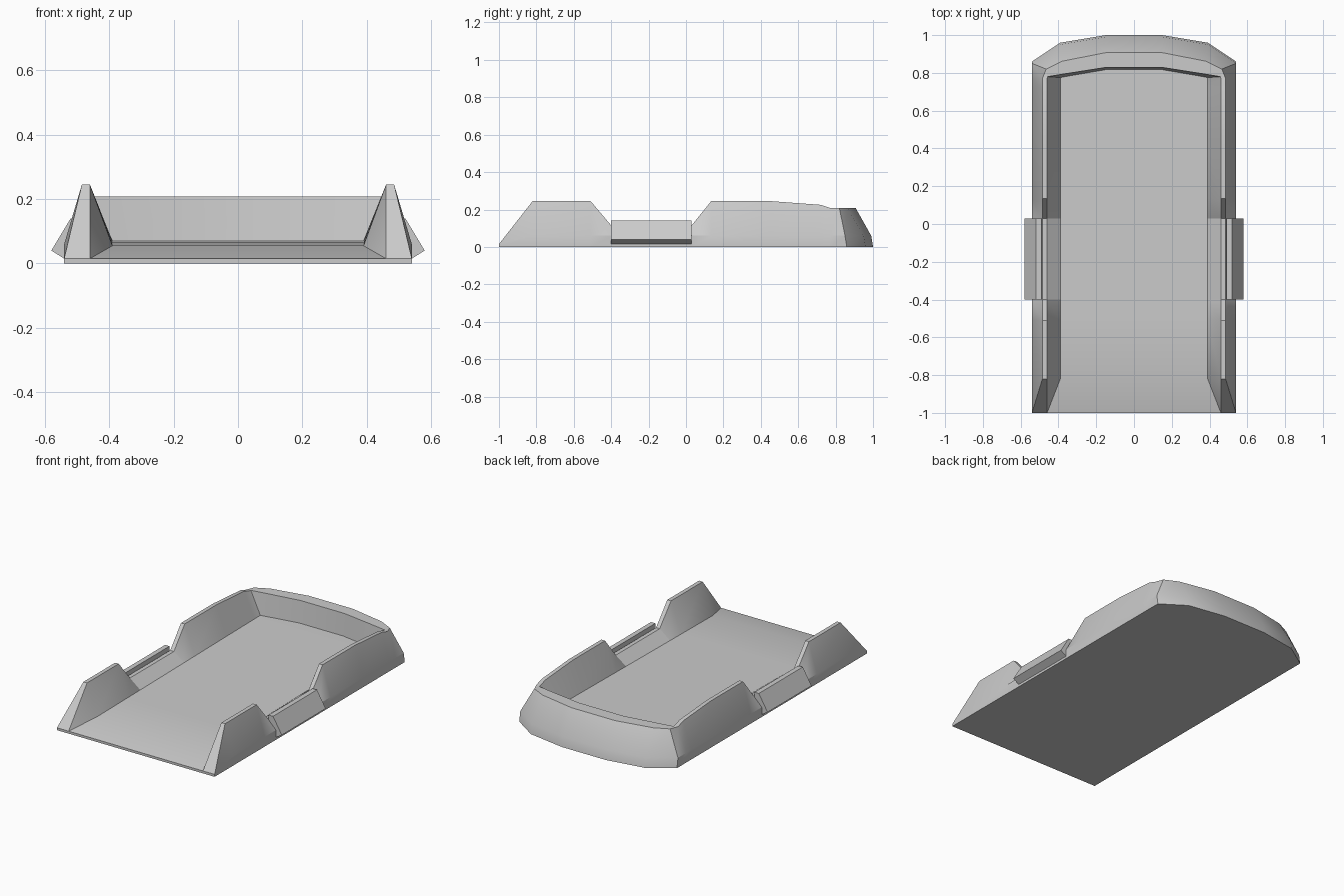
import bpy, bmesh, math

if "Cube" in bpy.data.objects:
    bpy.data.objects.remove(bpy.data.objects["Cube"])


def make_object(name, faces):
    """Build a mesh from polygons of coordinates, merging shared corners."""
    bm = bmesh.new()
    cache = {}

    def vert(p):
        k = tuple(round(c, 4) for c in p)
        if k not in cache:
            cache[k] = bm.verts.new(k)
        return cache[k]

    for poly in faces:
        vs = list(dict.fromkeys(vert(p) for p in poly))
        if len(vs) > 2:
            bm.faces.new(vs)
    bmesh.ops.recalc_face_normals(bm, faces=bm.faces[:])
    me = bpy.data.meshes.new(name)
    bm.to_mesh(me)
    bm.free()
    ob = bpy.data.objects.new(name, me)
    bpy.context.collection.objects.link(ob)
    bpy.ops.object.select_all(action='DESELECT')
    bpy.context.view_layer.objects.active = ob
    ob.select_set(True)
    bpy.ops.object.shade_smooth_by_angle(angle=math.radians(25))
    return ob


def flip(p):
    return (-p[0], p[1], p[2])


# Wall sections: outer base, outer belt, rim outside, rim inside, floor edge
def side_section(y, rim):
    floor = 0.055 + 0.018 * (y + 0.82) / 1.6
    return [(0.54, y, 0), (0.54, y, 0.06), (0.485, y, rim),
            (0.46, y, rim), (0.39, y, floor)]


nose = [(0.54, -1, 0), (0.54, -1, 0.015), (0.54, -1, 0.015),
        (0.46, -1, 0.015), (0.46, -1, 0.015)]
sides = [nose] + [side_section(y, z) for y, z in (
    (-0.82, 0.245), (-0.51, 0.245), (-0.40, 0.115), (0.03, 0.115),
    (0.135, 0.245), (0.45, 0.245), (0.72, 0.225), (0.77, 0.208))]

# Rounded rear wall sections
rear = [
    [(0.54, 0.86, 0), (0.54, 0.85, 0.06), (0.465, 0.82, 0.208),
     (0.458, 0.78, 0.208), (0.39, 0.775, 0.073)],
    [(0.39, 0.96, 0), (0.39, 0.95, 0.06), (0.38, 0.862, 0.208),
     (0.38, 0.793, 0.208), (0.36, 0.781, 0.073)],
    [(0.15, 1.0, 0), (0.15, 0.99, 0.06), (0.15, 0.907, 0.208),
     (0.15, 0.829, 0.208), (0.15, 0.817, 0.073)],
]
half = sides + rear
loop = half + [[flip(p) for p in s] for s in reversed(half)]

# Tray shell: walls, floor, underside and front lip
faces = []
for a, b in zip(loop, loop[1:]):
    for i in range(4):
        faces.append([a[i], a[i + 1], b[i + 1], b[i]])
for a, b in zip(sides, sides[1:]):
    faces.append([a[4], b[4], flip(b[4]), flip(a[4])])
rear_edge = [sides[-1][4]] + [s[4] for s in rear]
faces.append(rear_edge + [flip(p) for p in reversed(rear_edge)])
faces.append([s[0] for s in loop])
lip = [nose[0], nose[1], nose[4]]
faces.append(lip + [flip(p) for p in reversed(lip)])
make_object("tray_shell", faces)

# Side steps sitting in the wall notches
profile = [(0.49, 0.14), (0.52, 0.14), (0.58, 0.04), (0.54, 0.015), (0.49, 0.015)]
front = [(x, -0.40, z) for x, z in profile]
back = [(x, 0.03, z) for x, z in profile]
step = [front, back]
for i in range(5):
    j = (i + 1) % 5
    step.append([front[i], front[j], back[j], back[i]])
side_step = make_object("side_steps", step)
side_step.modifiers.new("mirror", 'MIRROR')
